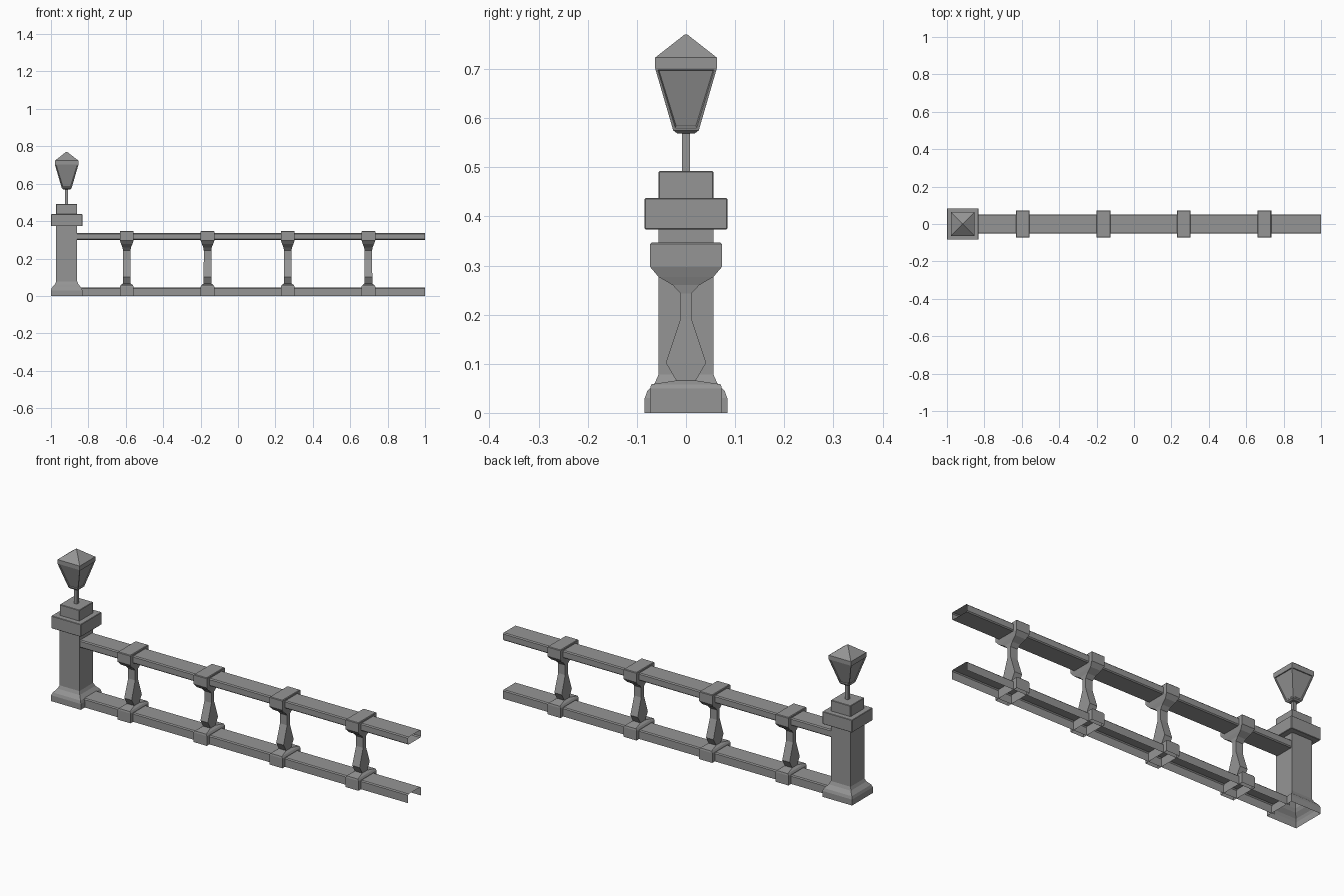
import bpy, bmesh

cube = bpy.data.objects.get("Cube")
if cube:
    bpy.data.objects.remove(cube)

stone = bpy.data.materials.new("grey stone")
stone.use_nodes = True
GREY = (0.3, 0.3, 0.3, 1)
stone.diffuse_color = GREY
stone.node_tree.nodes["Principled BSDF"].inputs["Base Color"].default_value = GREY


def finish(name, bm):
    bm.normal_update()
    mesh = bpy.data.meshes.new(name)
    bm.to_mesh(mesh)
    bm.free()
    mesh.materials.append(stone)
    obj = bpy.data.objects.new(name, mesh)
    bpy.context.collection.objects.link(obj)
    return obj


def loft(name, x, sections, bottom=True, top=True, panel=None, bevel=0):
    """Stack rectangles (half x, half y, z); panel = band whose sides get recessed."""
    bm = bmesh.new()
    signs = ((-1, -1), (1, -1), (1, 1), (-1, 1))
    rings = [[bm.verts.new((x + sx * hx, sy * hy, z)) for sx, sy in signs]
             for hx, hy, z in sections]
    sides = []
    for k, (a, b) in enumerate(zip(rings, rings[1:])):
        for i in range(4):
            j = (i + 1) % 4
            face = bm.faces.new((a[i], a[j], b[j], b[i]))
            if k == panel:
                sides.append(face)
    if bottom:
        bm.faces.new(rings[0][::-1])
    if top:
        bm.faces.new(rings[-1])
    if sides:
        bm.normal_update()
        bmesh.ops.inset_individual(bm, faces=sides, thickness=0.007)
        bmesh.ops.inset_individual(bm, faces=sides, thickness=0.003, depth=-0.004)
    obj = finish(name, bm)
    if bevel:
        mod = obj.modifiers.new("soft edges", "BEVEL")
        mod.width = bevel
        mod.segments = 1
    return obj


def square(*pairs):
    return [(h, h, z) for h, z in pairs]


def rail(name, x0, x1, profile, closed):
    """Sweep a y/z profile along x, leaving the ends open."""
    bm = bmesh.new()
    a = [bm.verts.new((x0, y, z)) for y, z in profile]
    b = [bm.verts.new((x1, y, z)) for y, z in profile]
    n = len(profile)
    for i in range(n if closed else n - 1):
        j = (i + 1) % n
        bm.faces.new((a[i], a[j], b[j], b[i]))
    return finish(name, bm)


# Lamp post
PX = -0.916
loft("post_shaft", PX, square((0.084, 0), (0.084, 0.03), (0.079, 0.044),
     (0.063, 0.062), (0.056, 0.078), (0.056, 0.38)), bottom=False)
loft("post_cap", PX, square((0.084, 0.373), (0.084, 0.437)), bevel=0.002)
loft("post_top_block", PX, square((0.056, 0.43), (0.056, 0.492)), bevel=0.002)
loft("lamp_pole", PX, square((0.008, 0.485), (0.008, 0.575)))
loft("lantern", PX, square((0.018, 0.569), (0.026, 0.575), (0.063, 0.702),
     (0.063, 0.723), (0.003, 0.77)), panel=1)

# Rails
W, C = 0.052, 0.005
rail("top_rail", -0.88, 1, [(W, 0.303), (W, 0.332), (W - C, 0.337), (C - W, 0.337),
     (-W, 0.332), (-W, 0.303), (C - W, 0.298), (W - C, 0.298)], True)
rail("bottom_rail", -0.85, 1, [(W, 0), (W, 0.04), (W - C, 0.045), (C - W, 0.045),
     (-W, 0.04), (-W, 0)], False)

# Balusters with clamps around both rails
for n, x in enumerate((-0.595, -0.163, 0.266, 0.697), 1):
    loft(f"baluster_{n}", x, [
        (0.037, 0.073, 0), (0.037, 0.073, 0.05), (0.032, 0.071, 0.058),
        (0.021, 0.02, 0.066), (0.021, 0.041, 0.102), (0.02, 0.011, 0.192),
        (0.02, 0.011, 0.243), (0.023, 0.027, 0.26), (0.03, 0.056, 0.277),
        (0.037, 0.073, 0.297), (0.037, 0.073, 0.344), (0.034, 0.07, 0.347)],
        bottom=False)
